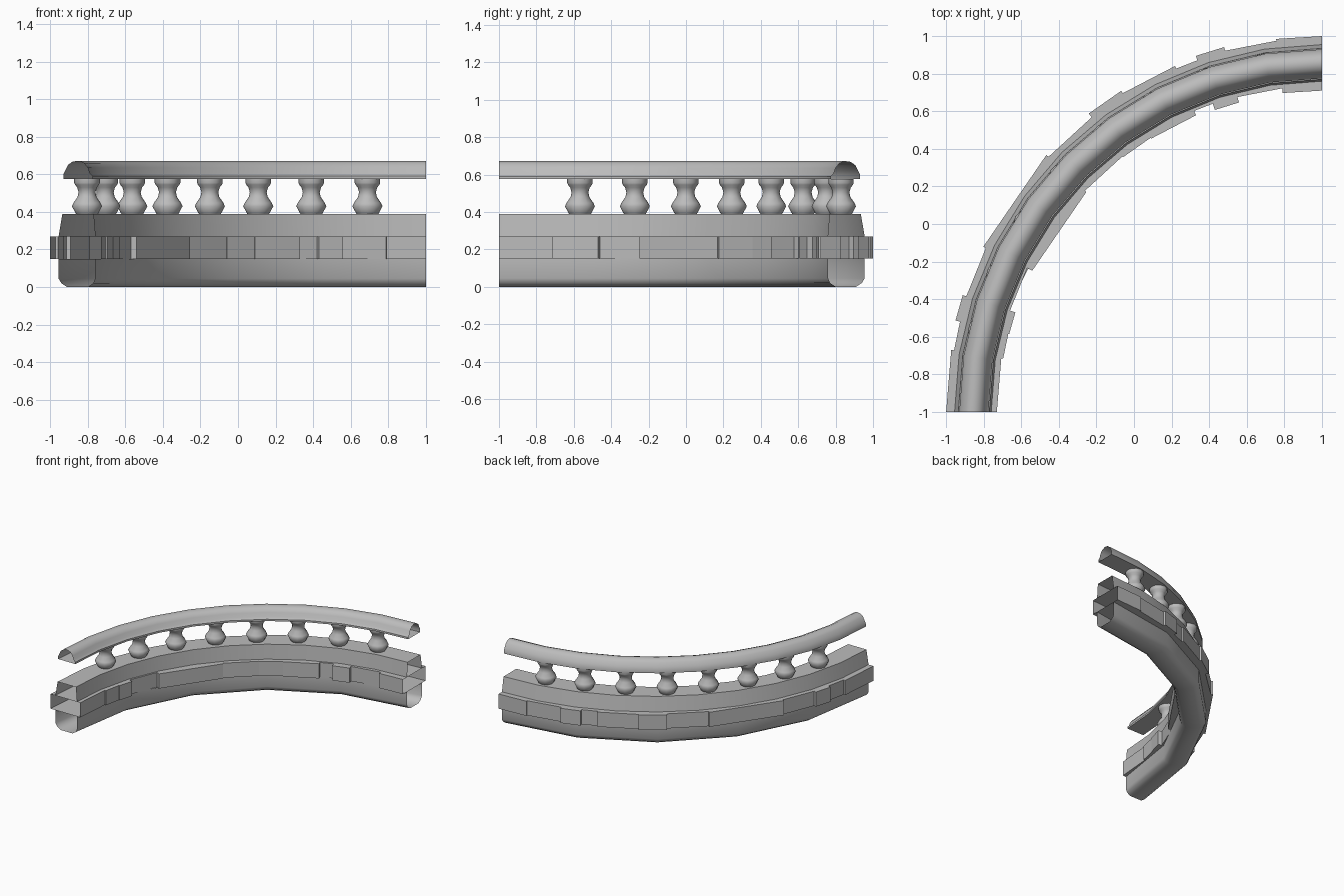
import bpy, bmesh
from math import radians, sin, cos, pi

if "Cube" in bpy.data.objects:
    bpy.data.objects.remove(bpy.data.objects["Cube"], do_unlink=True)

stone = bpy.data.materials.new("grey stone")
stone.use_nodes = True
grey = (0.5, 0.5, 0.5, 1)
stone.diffuse_color = grey
stone.node_tree.nodes["Principled BSDF"].inputs["Base Color"].default_value = grey


def on_arc(angle, r, z):
    """Point on the quarter circle, measured from the front end."""
    a = radians(angle)
    return (1 - r * cos(a), -1 + r * sin(a), z)


def finish(bm, name, smooth=None):
    bmesh.ops.recalc_face_normals(bm, faces=bm.faces[:])
    mesh = bpy.data.meshes.new(name)
    bm.to_mesh(mesh)
    bm.free()
    mesh.materials.append(stone)
    obj = bpy.data.objects.new(name, mesh)
    bpy.context.collection.objects.link(obj)
    if smooth:
        bpy.ops.object.select_all(action="DESELECT")
        obj.select_set(True)
        bpy.context.view_layer.objects.active = obj
        bpy.ops.object.shade_smooth_by_angle(angle=radians(smooth))
    return obj


def sweep(name, rings, closed, smooth=None):
    """Skin a list of (angle, profile) sections; the two ends stay open."""
    bm = bmesh.new()
    rows = [[bm.verts.new(on_arc(a, r, z)) for r, z in prof] for a, prof in rings]
    n = len(rows[0])
    for p, q in zip(rows, rows[1:]):
        for i in range(n if closed else n - 1):
            j = (i + 1) % n
            bm.faces.new((p[i], p[j], q[j], q[i]))
    return finish(bm, name, smooth)


def even(profile, steps):
    return [(90 * i / steps, profile) for i in range(steps + 1)]


# Rounded trough at the bottom
trough = [(1.76, .15), (1.76, .045), (1.77, .02), (1.8, 0),
          (1.91, 0), (1.94, .02), (1.955, .045), (1.955, .15)]
sweep("base_trough", even(trough, 5), False, 50)

# Band of uneven blocks: start angle, inner radius, outer radius
blocks = [(0, 1.73, 2), (9.5, 1.72, 1.985), (14, 1.715, 2.01), (18, 1.745, 1.99),
          (26, 1.715, 2.005), (43, 1.725, 1.99), (52, 1.72, 2.015),
          (58, 1.715, 2), (67, 1.74, 1.985), (70.5, 1.705, 2.01),
          (75, 1.735, 1.99), (83, 1.71, 2)]
rings = []
for k, (start, r_in, r_out) in enumerate(blocks):
    end = blocks[k + 1][0] if k + 1 < len(blocks) else 90
    section = [(r_in, .15), (r_out, .15), (r_out, .27), (r_in, .27)]
    rings += [(start, section), (end, section)]
sweep("block_band", rings, True)

# Tapered ledge carrying the balusters
ledge = [(1.76, .27), (1.77, .388), (1.935, .388), (1.955, .27)]
sweep("ledge", even(ledge, 10), False, 25)

# Handrail with a rounded top and flat underside
rail = [(1.775, .575), (1.775, .59), (1.79, .605), (1.8, .635), (1.82, .66), (1.85, .672),
        (1.88, .668), (1.905, .65), (1.92, .62), (1.93, .6), (1.93, .575)]
sweep("handrail", even(rail, 10), True, 40)

# Turned balusters
turned = [(.055, .385), (.062, .395), (.08, .43), (.072, .448), (.05, .48),
          (.045, .505), (.052, .53), (.064, .545), (.068, .555), (.068, .577)]
SIDES = 12
for k in range(8):
    cx, cy, _ = on_arc(13.5 + k * 9.55, 1.855, 0)
    bm = bmesh.new()
    loops = [[bm.verts.new((cx + r * cos(2 * pi * s / SIDES),
                            cy + r * sin(2 * pi * s / SIDES), z))
              for s in range(SIDES)] for r, z in turned]
    for low, high in zip(loops, loops[1:]):
        for s in range(SIDES):
            t = (s + 1) % SIDES
            bm.faces.new((low[s], low[t], high[t], high[s]))
    bm.faces.new(loops[0])
    bm.faces.new(loops[-1])
    finish(bm, f"baluster_{k + 1}", 50)
